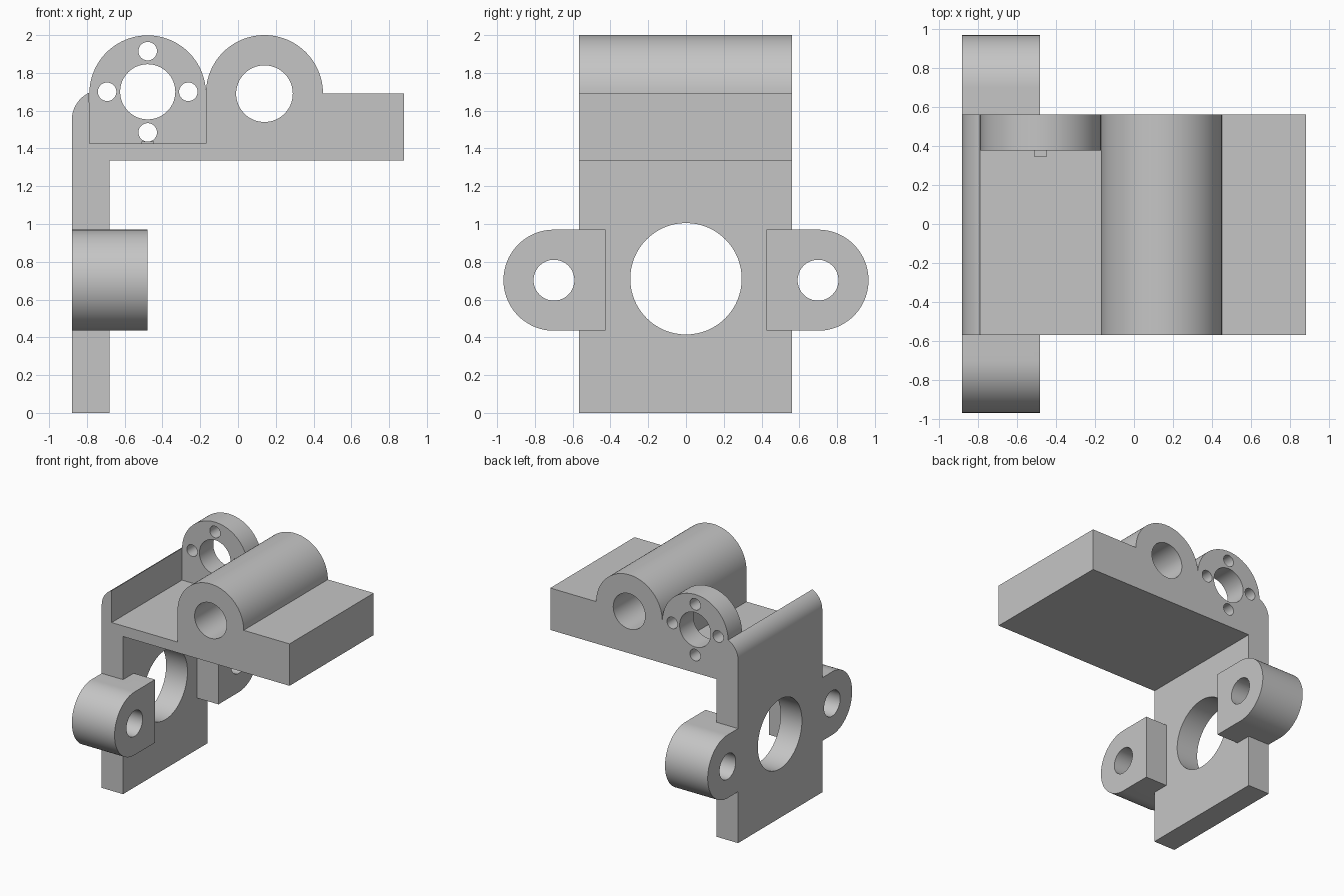
import bpy, bmesh
from math import cos, sin, radians

cube = bpy.data.objects.get("Cube")
if cube:
    bpy.data.objects.remove(cube, do_unlink=True)

grey = bpy.data.materials.new("light grey")
grey.use_nodes = True
colour = (0.56, 0.56, 0.56, 1)
grey.diffuse_color = colour
grey.node_tree.nodes["Principled BSDF"].inputs["Base Color"].default_value = colour

BACK, FRONT = 0.56, -0.567


def arc(cx, cz, r, start, end, n=48):
    steps = [radians(start + (end - start) * i / n) for i in range(n + 1)]
    return [(cx + r * cos(a), cz + r * sin(a)) for a in steps]


def circle(cx, cz, r):
    return arc(cx, cz, r, 0, 360, 64)[:-1]


def extrude(name, profile, axis, lo, hi):
    """Prism from a profile in the plane square to the x or y axis."""
    bm = bmesh.new()

    def place(p, d):
        return (d, p[0], p[1]) if axis == "x" else (p[0], d, p[1])

    ends = [[bm.verts.new(place(p, d)) for p in profile] for d in (lo, hi)]
    for ring in ends:
        bm.faces.new(ring)
    for i in range(len(profile)):
        j = (i + 1) % len(profile)
        bm.faces.new((ends[0][i], ends[0][j], ends[1][j], ends[1][i]))
    bmesh.ops.recalc_face_normals(bm, faces=bm.faces)
    mesh = bpy.data.meshes.new(name)
    bm.to_mesh(mesh)
    bm.free()
    mesh.materials.append(grey)
    obj = bpy.data.objects.new(name, mesh)
    bpy.context.collection.objects.link(obj)
    return obj


def combine(target, tool, operation):
    mod = target.modifiers.new("combine", "BOOLEAN")
    mod.operation = operation
    mod.solver = "EXACT"
    mod.object = tool
    bpy.context.view_layer.objects.active = target
    bpy.ops.object.modifier_apply(modifier=mod.name)
    bpy.data.objects.remove(tool, do_unlink=True)


def drill(target, axis, cx, cz, r, lo=-2, hi=2):
    combine(target, extrude("drill", circle(cx, cz, r), axis, lo, hi), "DIFFERENCE")


# Bracket: upright wall with rounded top, pocket floor, barrel and shelf
outline = [(-0.88, 0), (-0.68, 0), (-0.68, 1.335), (0.88, 1.335), (0.88, 1.69)]
outline += arc(0.14, 1.69, 0.31, 0, 180)
outline += [(-0.17, 1.425), (-0.787, 1.425)]
outline += arc(-0.72, 1.55, 0.16, 115, 180, 16)
bracket = extrude("bracket", outline, "y", FRONT, BACK)
drill(bracket, "y", 0.14, 1.69, 0.15)
drill(bracket, "x", 0, 0.71, 0.295)

# Mounting ears on both edges of the wall
for side in (-1, 1):
    inner = 0.425 * side
    ear_outline = [(inner, 0.435), (inner, 0.97)]
    ear_outline += arc(0.699 * side, 0.7025, 0.2675, 90, 90 - 180 * side)
    ear = extrude("ear", ear_outline, "x", -0.88, -0.48)
    combine(bracket, ear, "UNION")
    drill(bracket, "x", 0.699 * side, 0.7025, 0.108)

# Motor plate at the back of the pocket, with a bore and four screw holes
plate_outline = [(-0.787, 1.425), (-0.17, 1.425)]
plate_outline += arc(-0.4785, 1.69, 0.3085, 0, 180)
plate = extrude("motor_plate", plate_outline, "y", 0.375, BACK)
drill(plate, "y", -0.478, 1.7, 0.146)
for dx, dz in ((1, 0), (-1, 0), (0, 1), (0, -1)):
    drill(plate, "y", -0.478 + 0.215 * dx, 1.7 + 0.215 * dz, 0.049)

# Small nub under the lowest screw hole
nub = extrude("nub", [(-0.512, 1.42), (-0.446, 1.42), (-0.446, 1.437),
                      (-0.512, 1.437)], "y", 0.345, 0.376)

# Smooth round surfaces, crisp edges
for obj in (bracket, plate, nub):
    bpy.ops.object.select_all(action="DESELECT")
    obj.select_set(True)
    bpy.context.view_layer.objects.active = obj
    bpy.ops.object.shade_smooth_by_angle(angle=radians(25))
